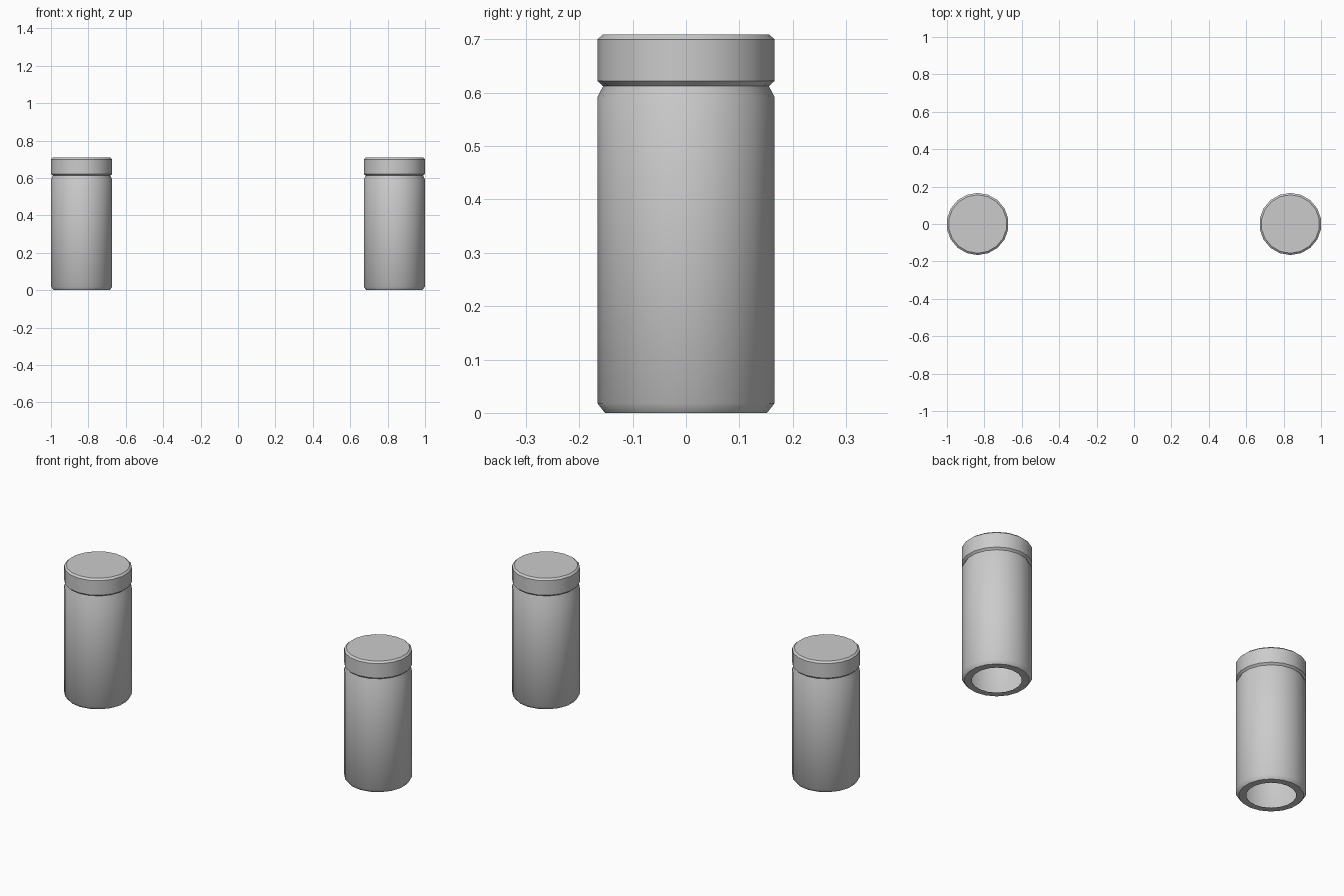
import bpy, bmesh
from math import sin, cos, tau, radians

SIDES = 18
SPACING = 0.836

cube = bpy.data.objects.get("Cube")
if cube:
    bpy.data.objects.remove(cube, do_unlink=True)

grey = bpy.data.materials.new("light_grey")
grey.use_nodes = True
colour = (0.6, 0.6, 0.6, 1)
grey.diffuse_color = colour
grey.node_tree.nodes["Principled BSDF"].inputs["Base Color"].default_value = colour


def lathe(name, profile, x, cap_top=False):
    """Turn a (radius, height) profile around a vertical axis at x."""
    bm = bmesh.new()
    rings = []
    for r, z in profile:
        rings.append([bm.verts.new((r * sin(tau * i / SIDES), r * cos(tau * i / SIDES), z))
                      for i in range(SIDES)])
    for low, high in zip(rings, rings[1:]):
        for i in range(SIDES):
            j = (i + 1) % SIDES
            bm.faces.new((low[j], low[i], high[i], high[j]))
    if cap_top:
        bm.faces.new(rings[-1][::-1])
    mesh = bpy.data.meshes.new(name)
    bm.to_mesh(mesh)
    bm.free()
    mesh.materials.append(grey)
    obj = bpy.data.objects.new(name, mesh)
    obj.location.x = x
    bpy.context.collection.objects.link(obj)
    bpy.ops.object.select_all(action='DESELECT')
    obj.select_set(True)
    bpy.context.view_layer.objects.active = obj
    bpy.ops.object.shade_smooth_by_angle(angle=radians(42))
    return obj


# Hollow body: open base rim, rounded foot, straight wall, shoulder and neck
body = [(0.117, 0), (0.152, 0), (0.166, 0.018), (0.166, 0.592), (0.156, 0.611), (0.156, 0.614)]
# Lid: chamfered rim, straight wall, chamfered flat top
lid = [(0.156, 0.613), (0.166, 0.622), (0.166, 0.7), (0.156, 0.709)]

for side, x in (("right", -SPACING), ("left", SPACING)):
    lathe(side + "_jar_body", body, x)
    lathe(side + "_jar_lid", lid, x, cap_top=True)
